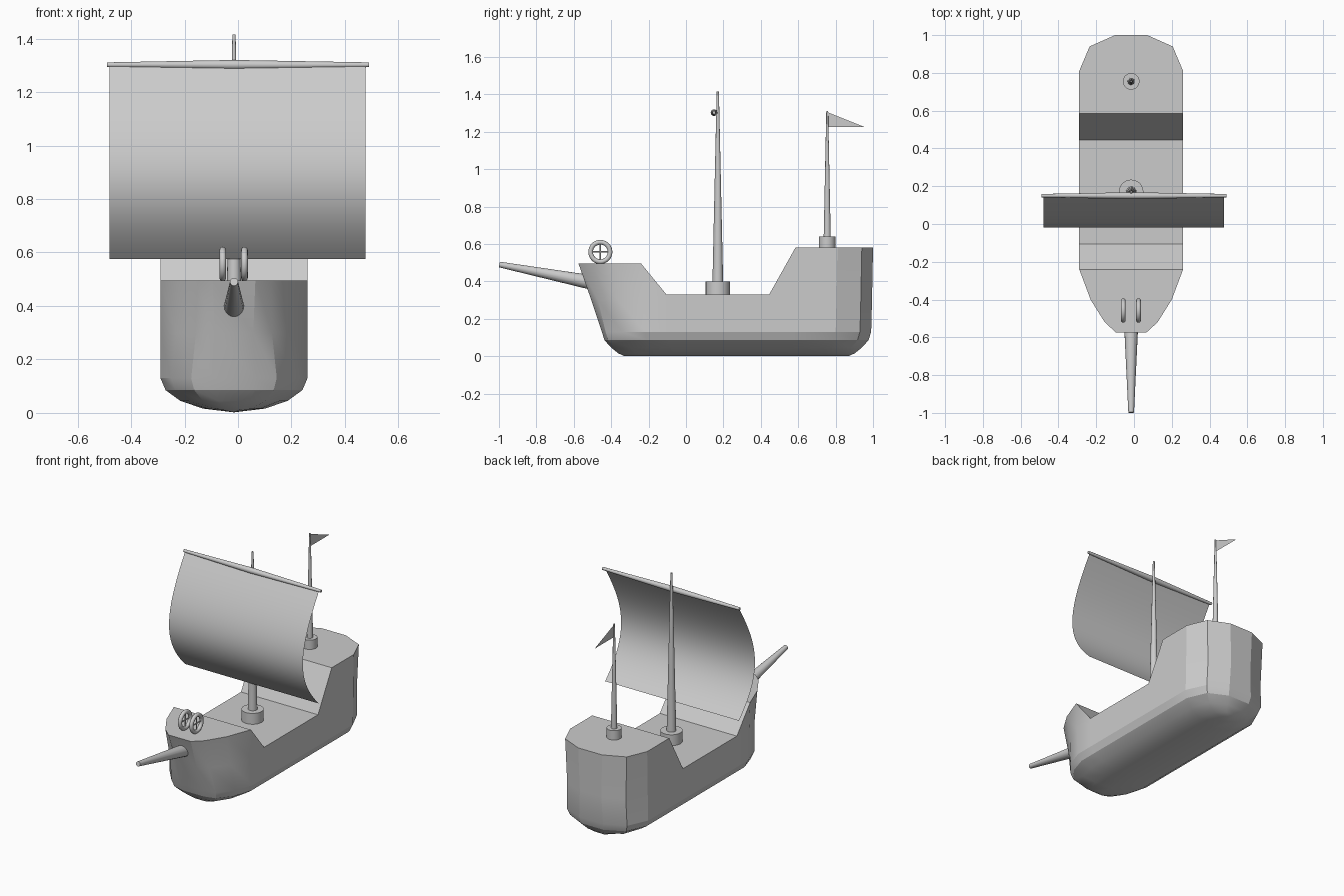
import bpy, bmesh
from math import pi
from mathutils import Vector
from mathutils.geometry import interpolate_bezier

if "Cube" in bpy.data.objects:
    bpy.data.objects.remove(bpy.data.objects["Cube"])

CX = -0.015  # centre line of the ship


def finish(name, bm, smooth=True, angle=0.6):
    bmesh.ops.recalc_face_normals(bm, faces=bm.faces)
    me = bpy.data.meshes.new(name)
    bm.to_mesh(me)
    bm.free()
    ob = bpy.data.objects.new(name, me)
    bpy.context.collection.objects.link(ob)
    if smooth:
        bpy.ops.object.select_all(action='DESELECT')
        ob.select_set(True)
        bpy.context.view_layer.objects.active = ob
        bpy.ops.object.shade_smooth_by_angle(angle=angle)
    return ob


def spar(bm, a, b, r1, r2, n=16):
    """Tapered round bar from a to b."""
    a, b = Vector(a), Vector(b)
    d = b - a
    made = bmesh.ops.create_cone(bm, cap_ends=True, segments=n, radius1=r1,
                                 radius2=r2, depth=d.length)["verts"]
    bmesh.ops.rotate(bm, verts=made, matrix=d.to_track_quat('Z', 'Y').to_matrix())
    bmesh.ops.translate(bm, verts=made, vec=(a + b) / 2)


def spar_object(name, *args, **kw):
    bm = bmesh.new()
    spar(bm, *args, **kw)
    return finish(name, bm)


# Hull: half outlines from bow to stern, at deck and at the waterline
deck = [(.08, -.575, .495), (.14, -.52, .495), (.215, -.40, .495), (.275, -.24, .495),
        (.275, -.105, .33), (.275, .445, .33), (.275, .585, .58), (.275, .81, .58),
        (.22, .94, .58), (.085, 1.0, .58)]
water = [(.08, -.45), (.16, -.43), (.235, -.34), (.275, -.22), (.275, -.105),
         (.275, .445), (.275, .585), (.275, .80), (.215, .93), (.085, .99)]
rings = [deck]
rings.append([((d[0] + w[0]) / 2 - (.008 if abs(w[1] - .27) > .6 else 0),
               w[1] + (d[1] - w[1]) * .45, .30) for d, w in zip(deck, water)])
for z, sx, sy in [(.13, 1, 1), (.085, .93, .98), (.045, .73, .93), (.016, .42, .88), (.002, 0, .84)]:
    rings.append([(x * sx, .27 + (y - .27) * sy, z) for x, y in water])

bm = bmesh.new()
loops = []
for ring in rings:
    right = [bm.verts.new((CX + x, y, z)) for x, y, z in ring]
    left = [bm.verts.new((CX - x, y, z)) for x, y, z in ring]
    loops.append(right + left[::-1])
n = len(loops[0])
for a, b in zip(loops, loops[1:]):
    for i in range(n):
        j = (i + 1) % n
        bm.faces.new((a[i], a[j], b[j], b[i]))
top = loops[0]
for i in range(len(deck) - 1):
    bm.faces.new((top[i], top[i + 1], top[n - 2 - i], top[n - 1 - i]))
bmesh.ops.remove_doubles(bm, verts=bm.verts, dist=1e-5)
finish("hull", bm, angle=0.4)

# Masts with collars
spar_object("main_mast", (CX, .17, .33), (CX, .17, 1.415), .03, .006)
spar_object("main_mast_collar", (CX, .17, .32), (CX, .17, .40), .065, .065, n=24)
spar_object("aft_mast", (CX, .755, .58), (CX, .755, 1.31), .02, .005)
spar_object("aft_mast_collar", (CX, .755, .57), (CX, .755, .64), .044, .044, n=24)

# Bowsprit
spar_object("bowsprit", (CX, -.50, .393), (CX, -.998, .49), .039, .015)

# Yard, thickest in the middle
bm = bmesh.new()
for end in (-.49, .49):
    spar(bm, (CX, .15, 1.302), (end, .15, 1.302), .018, .009)
finish("yard", bm)

# Sail: a single billowing sheet
curve = interpolate_bezier(Vector((0, .147, 1.302)), Vector((0, -.06, .98)),
                           Vector((0, -.085, .80)), Vector((0, .145, .575)), 22)
bm = bmesh.new()
rows = [[bm.verts.new((x, p.y, p.z)) for x in (-.48, .476)] for p in curve]
for a, b in zip(rows, rows[1:]):
    bm.faces.new((a[0], a[1], b[1], b[0]))
finish("sail", bm)

# Pennant
bm = bmesh.new()
bm.faces.new([bm.verts.new((CX, y, z)) for y, z in ((.755, 1.305), (.755, 1.225), (.955, 1.225))])
finish("pennant", bm, smooth=False)

# Pair of wheels with crossed spokes on the foredeck
for name, x in (("left_wheel", -.057), ("right_wheel", .024)):
    c = Vector((x, -.458, .557))
    bpy.ops.mesh.primitive_torus_add(location=c, rotation=(0, pi / 2, 0), major_radius=.052,
                                     minor_radius=.0125, major_segments=32, minor_segments=12)
    bpy.context.object.name = name + "_rim"
    bpy.ops.object.shade_smooth_by_angle(angle=1.0)
    bm = bmesh.new()
    for d in (Vector((0, .05, 0)), Vector((0, 0, .05))):
        spar(bm, c - d, c + d, .004, .004, n=8)
    finish(name + "_spokes", bm)
